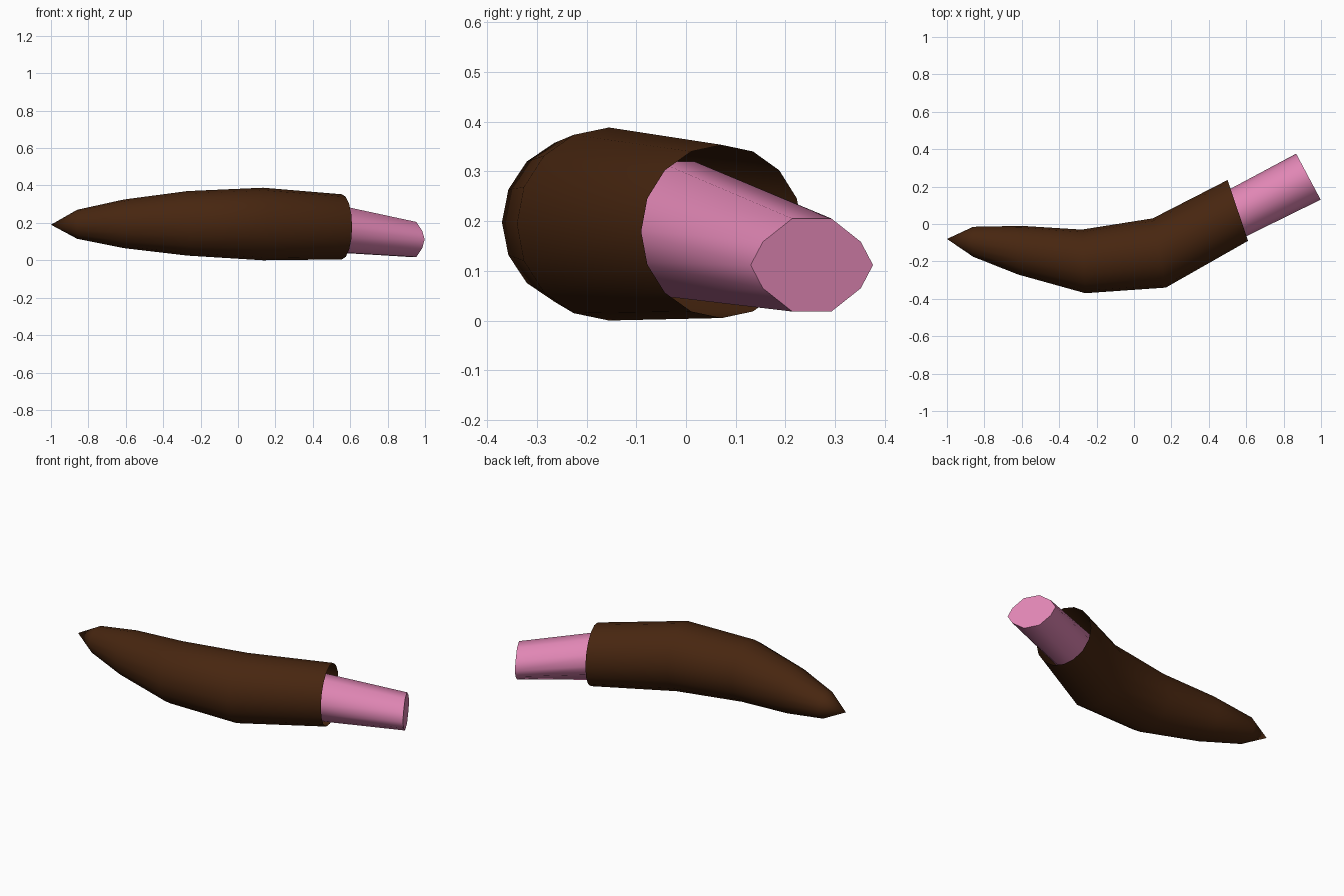
import bpy
import bmesh
import math
from mathutils import Vector

cube = bpy.data.objects.get("Cube")
if cube:
    bpy.data.objects.remove(cube, do_unlink=True)


def make_material(name, color):
    mat = bpy.data.materials.new(name)
    mat.use_nodes = True
    mat.diffuse_color = (*color, 1)
    mat.node_tree.nodes["Principled BSDF"].inputs["Base Color"].default_value = (*color, 1)
    return mat


def loft(name, sections, profile, mat, angle, tip=None, caps=False):
    """Skin rings given as (back xy, front xy, low z, high z)."""
    bm = bmesh.new()
    rings = []
    for back, front, low, high in sections:
        back, front = Vector((*back, 0)), Vector((*front, 0))
        centre = (back + front) / 2 + Vector((0, 0, (low + high) / 2))
        side, up = (front - back) / 2, Vector((0, 0, (high - low) / 2))
        rings.append([bm.verts.new(centre + side * u + up * v) for u, v in profile])
    n = len(profile)
    for a, b in zip(rings, rings[1:]):
        for i in range(n):
            j = (i + 1) % n
            bm.faces.new((a[i], a[j], b[j], b[i]))
    if tip:
        point = bm.verts.new(tip)
        for i in range(n):
            bm.faces.new((point, rings[0][(i + 1) % n], rings[0][i]))
    if caps:
        bm.faces.new(rings[0])
        bm.faces.new(rings[-1])
    bmesh.ops.recalc_face_normals(bm, faces=bm.faces)
    mesh = bpy.data.meshes.new(name)
    bm.to_mesh(mesh)
    bm.free()
    mesh.materials.append(mat)
    obj = bpy.data.objects.new(name, mesh)
    bpy.context.collection.objects.link(obj)
    bpy.ops.object.select_all(action="DESELECT")
    obj.select_set(True)
    bpy.context.view_layer.objects.active = obj
    bpy.ops.object.shade_smooth_by_angle(angle=angle)
    return obj


brown = make_material("dark brown", (0.063, 0.019, 0.005))
pink = make_material("pink", (0.75, 0.24, 0.46))

# Curved outer sleeve: pointed at one end, open at the other
sides = 16
circle = [(math.cos(math.tau * i / sides), math.sin(math.tau * i / sides)) for i in range(sides)]
loft("tail_sleeve", [
    ((-0.86, -0.015), (-0.86, -0.175), 0.115, 0.27),
    ((-0.60, -0.01), (-0.62, -0.27), 0.065, 0.325),
    ((-0.28, -0.03), (-0.26, -0.37), 0.025, 0.37),
    ((0.10, 0.03), (0.17, -0.34), 0.0, 0.388),
    ((0.50, 0.235), (0.61, -0.09), 0.005, 0.353),
], circle, brown, math.radians(80), tip=(-1, -0.08, 0.19))

# Ten-sided core that emerges from the open end
quarter = [(1, 0), (0.8, 0.5), (0.32, 1)]
half = quarter + [(-u, v) for u, v in reversed(quarter)]
decagon = half + [(-u, -v) for u, v in half[1:-1]]
loft("inner_core", [
    ((0.339, 0.094), (0.461, -0.134), 0.05, 0.32),
    ((0.867, 0.376), (0.998, 0.13), 0.018, 0.205),
], decagon, pink, math.radians(60), caps=True)
